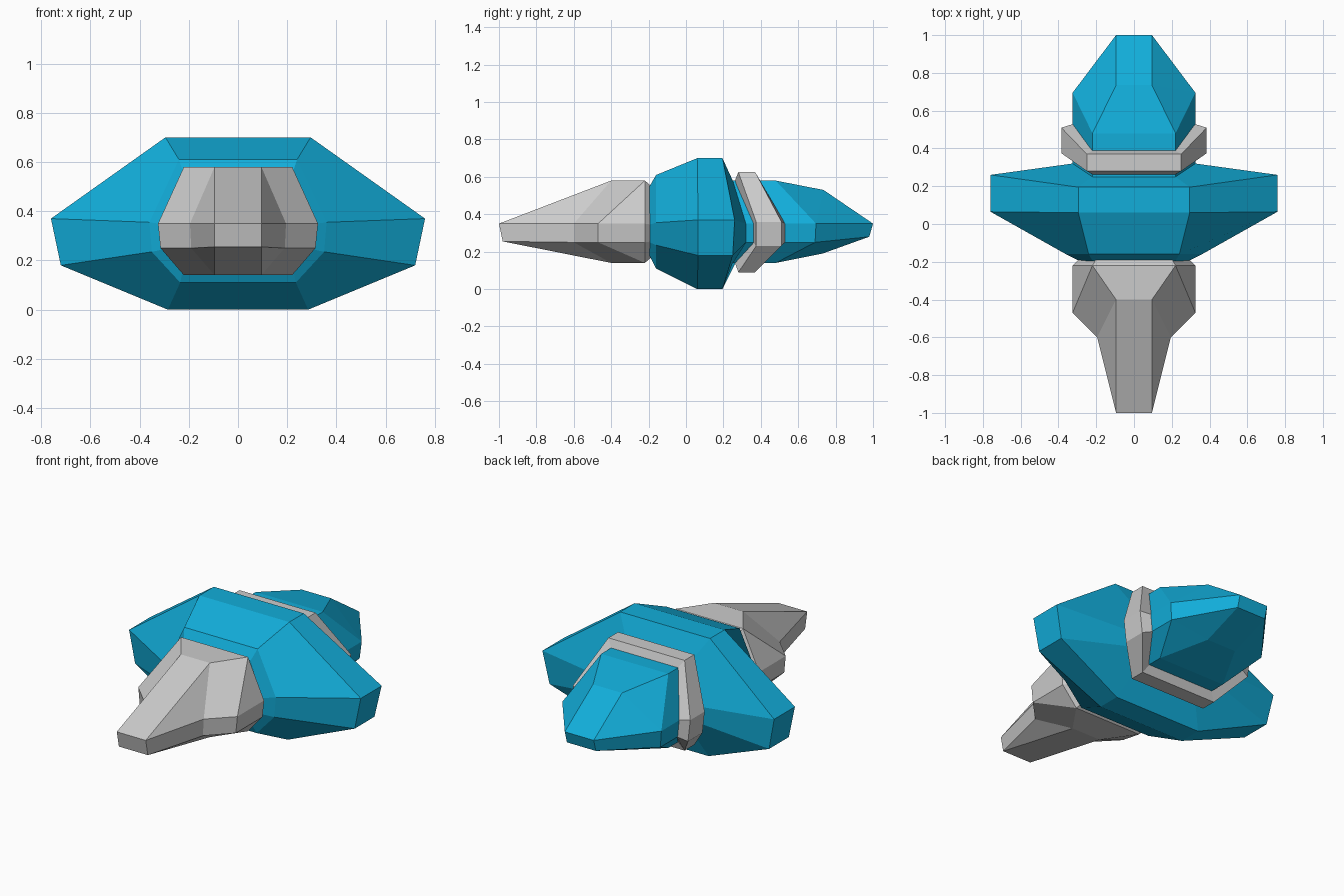
import bpy, bmesh

blue = bpy.data.materials.new("blue")
blue.diffuse_color = (0.006, 0.42, 0.70, 1)


def st(top, upper, lower, bottom):
    """One station: right-hand points from the top ridge to the bottom ridge."""
    return [top, upper, lower, bottom]


def loft(name, stations, mat=None, cap=True):
    """Skin mirrored eight-sided stations, merging repeated points."""
    bm = bmesh.new()
    rings = []
    for s in stations:
        pts = s + [(-x, y, z) for x, y, z in reversed(s)]
        rings.append([bm.verts.new(p) for p in pts])
    for a, b in zip(rings, rings[1:]):
        for i in range(8):
            j = (i + 1) % 8
            bm.faces.new((a[i], a[j], b[j], b[i]))
    if cap:
        bm.faces.new(rings[0])
        bm.faces.new(rings[-1])
    bmesh.ops.remove_doubles(bm, verts=bm.verts, dist=0.001)
    bmesh.ops.recalc_face_normals(bm, faces=bm.faces)
    me = bpy.data.meshes.new(name)
    bm.to_mesh(me)
    bm.free()
    ob = bpy.data.objects.new(name, me)
    bpy.context.collection.objects.link(ob)
    if mat:
        me.materials.append(mat)
    return ob


# Tapered front nose with a short chamfer at the back
tip_hi, tip_lo = (.095, -1, .35), (.095, -.98, .255)
loft("nose", [
    st(tip_hi, tip_hi, tip_lo, tip_lo),
    st((.095, -.4, .58), (.195, -.6, .35), (.19, -.6, .25), (.095, -.4, .14)),
    st((.22, -.22, .58), (.325, -.47, .35), (.315, -.47, .25), (.22, -.22, .14)),
    st((.22, -.22, .58), (.325, -.22, .35), (.315, -.22, .25), (.22, -.22, .14)),
    st((.2, -.185, .55), (.29, -.185, .345), (.28, -.185, .255), (.2, -.185, .17)),
])

# Wide central body with side points
loft("body", [
    st((.22, -.195, .55), (.29, -.195, .345), (.28, -.195, .25), (.22, -.195, .18)),
    st((.24, -.16, .61), (.36, -.16, .355), (.35, -.16, .235), (.235, -.16, .11)),
    st((.295, .06, .7), (.76, .065, .37), (.72, .065, .18), (.285, .06, 0)),
    st((.295, .195, .7), (.76, .26, .37), (.72, .25, .18), (.285, .195, 0)),
    st((.22, .25, .58), (.325, .32, .35), (.315, .32, .25), (.22, .25, .14)),
], blue)

# Rear pod
end_hi, end_lo = (.095, 1, .35), (.095, .98, .28)
loft("tail", [
    st((.22, .2, .58), (.325, .26, .35), (.315, .26, .25), (.22, .2, .14)),
    st((.22, .48, .58), (.325, .53, .35), (.315, .53, .25), (.22, .48, .14)),
    st((.22, .48, .58), (.325, .695, .35), (.315, .69, .25), (.22, .48, .14)),
    st((.095, .735, .53), (.325, .695, .35), (.315, .69, .25), (.095, .73, .19)),
    st(end_hi, end_hi, end_lo, end_lo),
], blue)

# Swept collar around the rear pod
loft("collar", [
    st((.215, .26, .575), (.32, .36, .35), (.31, .36, .25), (.215, .26, .145)),
    st((.25, .28, .625), (.385, .375, .36), (.37, .375, .23), (.25, .28, .09)),
    st((.25, .37, .625), (.385, .51, .36), (.37, .51, .23), (.25, .37, .09)),
    st((.215, .39, .575), (.32, .53, .35), (.31, .53, .25), (.215, .39, .145)),
], cap=False)
